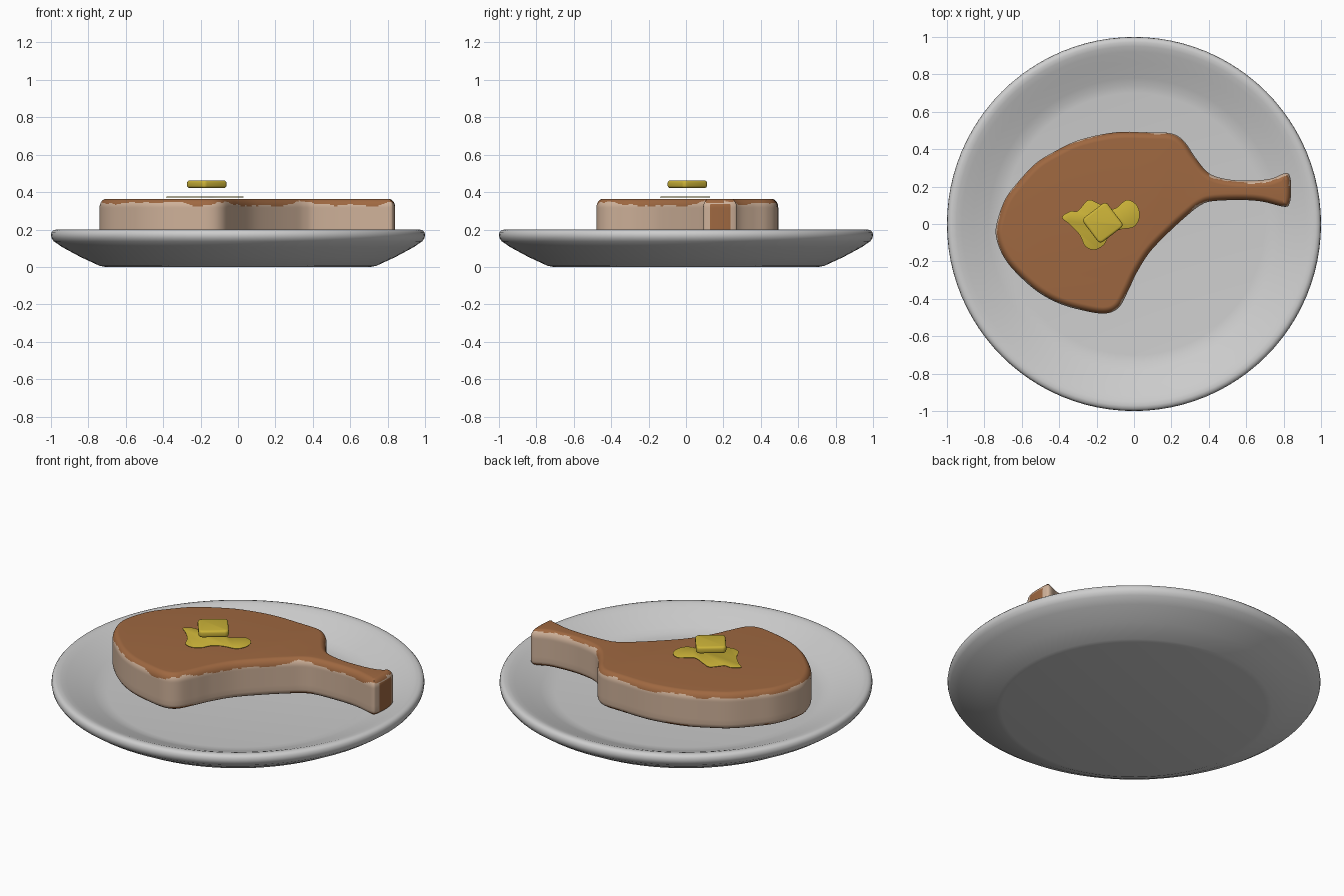
import bpy, bmesh, math
from mathutils import Vector, noise

if "Cube" in bpy.data.objects:
    bpy.data.objects.remove(bpy.data.objects["Cube"])


def material(name, rgb):
    m = bpy.data.materials.new(name)
    m.diffuse_color = (*rgb, 1)
    m.use_nodes = True
    m.node_tree.nodes["Principled BSDF"].inputs["Base Color"].default_value = m.diffuse_color
    return m


CERAMIC = material("plate grey white", (0.61, 0.61, 0.61))
SEARED = material("seared brown", (0.345, 0.138, 0.052))
FAT = material("pale fat", (0.62, 0.44, 0.32))
BUTTER = material("butter yellow", (0.60, 0.45, 0.04))


def finish(name, bm, mats, angle=40):
    bmesh.ops.recalc_face_normals(bm, faces=bm.faces)
    me = bpy.data.meshes.new(name)
    bm.to_mesh(me)
    bm.free()
    for m in mats:
        me.materials.append(m)
    ob = bpy.data.objects.new(name, me)
    bpy.context.collection.objects.link(ob)
    bpy.ops.object.select_all(action='DESELECT')
    ob.select_set(True)
    bpy.context.view_layer.objects.active = ob
    bpy.ops.object.shade_smooth_by_angle(angle=math.radians(angle))
    return ob


def smooth_loop(pts, steps):
    """Closed Catmull-Rom curve through the points."""
    n, out = len(pts), []
    p = [Vector(q) for q in pts]
    for i in range(n):
        a, b, c, d = p[i - 1], p[i], p[(i + 1) % n], p[(i + 2) % n]
        for s in range(steps):
            t = s / steps
            out.append(0.5 * (2 * b + (c - a) * t + (2 * a - 5 * b + 4 * c - d) * t * t
                              + (3 * b - a - 3 * c + d) * t ** 3))
    return out


def stack(bm, loop, rings):
    """Skin (inset, z) rings of a counter-clockwise outline and cap both ends."""
    n = len(loop)
    normals = []
    for i in range(n):
        t = loop[(i + 1) % n] - loop[i - 1]
        normals.append(Vector((t.y, -t.x)).normalized())
    layers = [[bm.verts.new((*(q - k * inset), z)) for q, k in zip(loop, normals)]
              for inset, z in rings]
    for lo, hi in zip(layers, layers[1:]):
        for i in range(n):
            j = (i + 1) % n
            bm.faces.new((lo[i], lo[j], hi[j], hi[i]))
    bm.faces.new(layers[0][::-1])
    bm.faces.new(layers[-1])


# plate: lathed profile with a rolled rim
profile = [(0, 0), (0.71, 0), (0.74, 0.006), (0.84, 0.052), (0.94, 0.106), (0.985, 0.137),
           (0.997, 0.155), (1, 0.17), (0.997, 0.186), (0.988, 0.196), (0.972, 0.2),
           (0.95, 0.196), (0.92, 0.185), (0.86, 0.161), (0.78, 0.129), (0.74, 0.115),
           (0.70, 0.11), (0, 0.11)]
bm = bmesh.new()
vs = [bm.verts.new((r, 0, z)) for r, z in profile]
es = [bm.edges.new(e) for e in zip(vs, vs[1:])]
bmesh.ops.spin(bm, geom=vs + es, cent=(0, 0, 0), axis=(0, 0, 1), angle=math.tau,
               steps=96, use_duplicate=False)
bmesh.ops.remove_doubles(bm, verts=bm.verts, dist=1e-4)
finish("plate", bm, [CERAMIC])

# chop: meat and bone in one outline, rounded at top and bottom
outline = [(-.735, 0), (-.735, -.08), (-.70, -.17), (-.64, -.25), (-.525, -.355), (-.4, -.425),
           (-.26, -.465), (-.15, -.478), (-.08, -.445), (-.03, -.355), (.015, -.26),
           (.085, -.15), (.19, -.04), (.29, .05), (.355, .1), (.42, .122), (.57, .128),
           (.685, .12), (.805, .092), (.833, .115), (.84, .185), (.835, .25), (.81, .272),
           (.72, .24), (.57, .232), (.45, .25), (.385, .285), (.325, .36), (.27, .44),
           (.205, .483), (.09, .49), (-.1, .49), (-.29, .45), (-.42, .39), (-.525, .325),
           (-.62, .225), (-.69, .13)]
rings = [(0.03, 0.15), (0.018, 0.153), (0.008, 0.16), (0.002, 0.17), (0, 0.182), (0, 0.21),
         (0, 0.25), (0, 0.29), (0, 0.30), (0, 0.306), (0, 0.312), (0, 0.318)]
for k in range(1, 13):
    a = k / 12 * math.pi / 2
    rings.append((0.036 * (1 - math.cos(a)), 0.318 + 0.046 * math.sin(a)))
bm = bmesh.new()
stack(bm, smooth_loop(outline, 8), rings)
bm.normal_update()
for f in bm.faces:
    c = f.calc_center_median()
    # ragged line between seared top and pale side
    edge = 0.336 + 0.022 * noise.noise(Vector((c.x * 6, c.y * 6, 0.3))) \
        + 0.010 * noise.noise(Vector((c.x * 22, c.y * 22, 0.7)))
    if c.x > 0.4 and c.y > 0.2:
        edge += 0.018
    if c.x < -0.55:
        edge += 0.008
    seared = c.z > min(edge, 0.36) or c.z < 0.163 + (edge - 0.336) * 0.5
    # browned end of the bone
    if c.x > 0.825 and f.normal.x > 0.8 and 0.13 < c.y < 0.24 and c.z < 0.335:
        seared = True
    f.material_index = 0 if seared else 1
finish("chop", bm, [SEARED, FAT], 60)

# melted butter: thin puddle just above the meat
puddle = [(-.34, -.005), (-.29, -.06), (-.26, -.12), (-.21, -.138), (-.16, -.11),
          (-.13, -.06), (-.075, -.03), (0, -.015), (.03, .04), (.015, .1), (-.04, .128),
          (-.11, .08), (-.19, .11), (-.245, .128), (-.3, .07), (-.34, .068), (-.385, .035)]
bm = bmesh.new()
stack(bm, smooth_loop(puddle, 6), [(0, 0.372), (0, 0.374), (0.004, 0.376)])
finish("melted_butter", bm, [BUTTER], 60)

# butter pat: rounded square block turned 35 degrees
bm = bmesh.new()
bmesh.ops.create_cube(bm, size=1)
bmesh.ops.scale(bm, vec=(0.163, 0.163, 0.04), verts=bm.verts)
corners = [e for e in bm.edges if abs(e.verts[0].co.z - e.verts[1].co.z) > 0.01]
bmesh.ops.bevel(bm, geom=corners, offset=0.022, segments=4, profile=0.5, affect='EDGES')
rims = [e for e in bm.edges if abs(e.verts[0].co.z - e.verts[1].co.z) < 0.01]
bmesh.ops.bevel(bm, geom=rims, offset=0.012, segments=3, profile=0.5, affect='EDGES')
pat = finish("butter_pat", bm, [BUTTER], 60)
pat.location = (-0.167, 0.007, 0.442)
pat.rotation_euler.z = math.radians(37)
